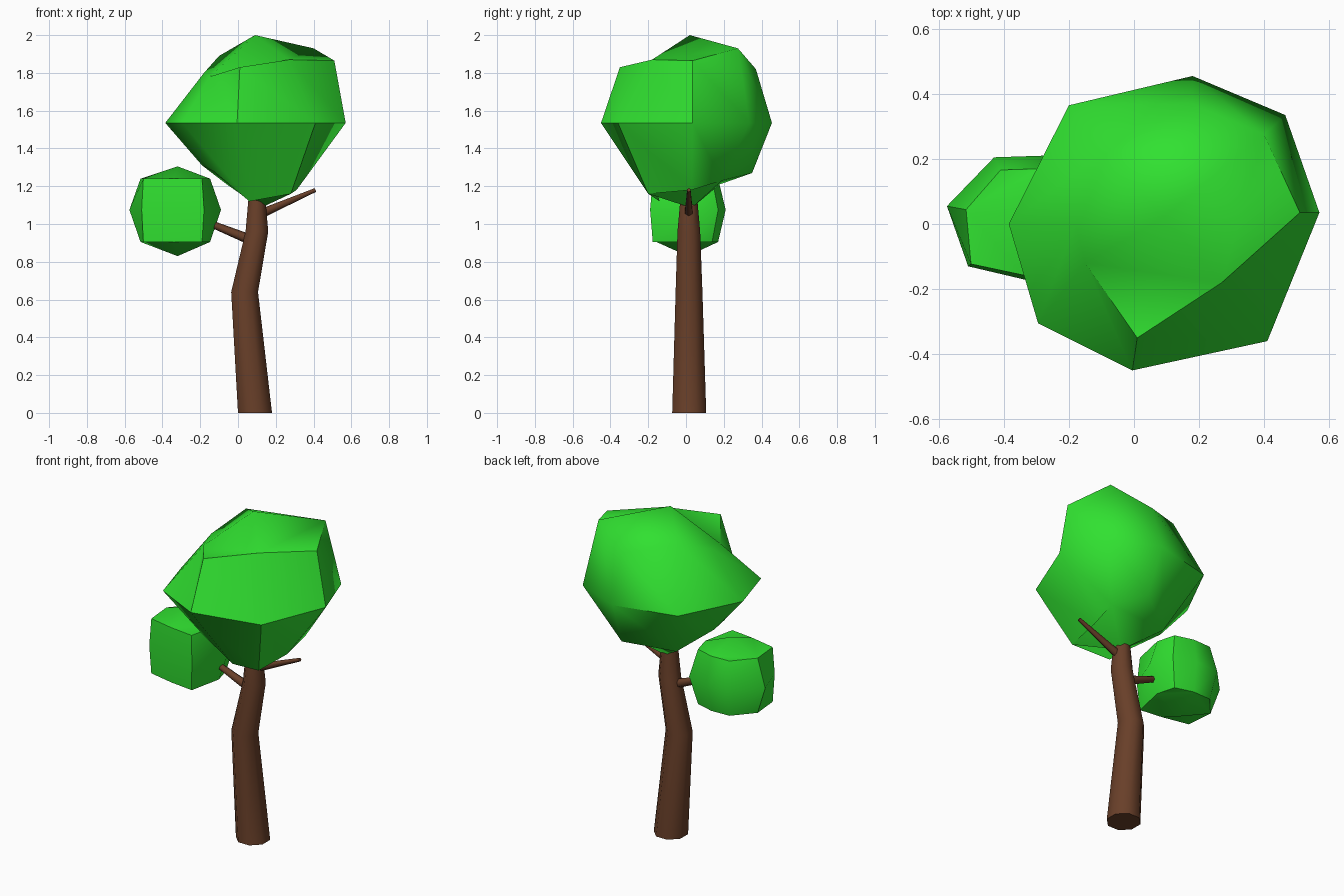
import bpy, bmesh, math
from mathutils import Vector

if "Cube" in bpy.data.objects:
    bpy.data.objects.remove(bpy.data.objects["Cube"])


def material(name, color):
    m = bpy.data.materials.new(name)
    m.diffuse_color = color
    m.use_nodes = True
    m.node_tree.nodes["Principled BSDF"].inputs["Base Color"].default_value = m.diffuse_color
    return m


bark = material("bark", (0.14, 0.05, 0.022, 1))
leaf = material("leaf", (0.03, 0.75, 0.03, 1))


def loft(name, rings, mat, bottom=None, top=None, angle=30, mid=0, split=()):
    """Skin equal rings. Ends are flat caps, or a pole joined to every second
    ring point (mid = index of the first one), like a subdivided cube."""
    bm = bmesh.new()
    loops = [[bm.verts.new(p) for p in r] for r in rings]
    n = len(loops[0])
    for k, (a, b) in enumerate(zip(loops, loops[1:])):
        for i in range(n):
            j = (i + 1) % n
            if (k, i) in split:  # choose the diagonal of a folded quad
                bm.faces.new((a[i], a[j], b[j]))
                bm.faces.new((a[i], b[j], b[i]))
            else:
                bm.faces.new((a[i], a[j], b[j], b[i]))
    for loop, pole in ((loops[0], bottom), (loops[-1], top)):
        if pole:
            v = bm.verts.new(pole)
            for i in range(mid, n, 2):
                p, c, q = loop[i], loop[(i + 1) % n], loop[(i + 2) % n]
                bm.faces.new((p, c, q))
                bm.faces.new((p, q, v))
        else:
            bm.faces.new(loop)
    bmesh.ops.recalc_face_normals(bm, faces=bm.faces)
    me = bpy.data.meshes.new(name)
    bm.to_mesh(me)
    bm.free()
    ob = bpy.data.objects.new(name, me)
    bpy.context.collection.objects.link(ob)
    me.materials.append(mat)
    bpy.ops.object.select_all(action='DESELECT')
    ob.select_set(True)
    bpy.context.view_layer.objects.active = ob
    bpy.ops.object.shade_smooth_by_angle(angle=math.radians(angle))
    return ob


def circle(x, y, z, r, n=8):
    # flat sides face the axes, r is the distance to a flat side
    r /= math.cos(math.pi / n)
    return [(x + r * math.cos((k + 0.5) * math.tau / n),
             y + r * math.sin((k + 0.5) * math.tau / n), z) for k in range(n)]


def branch(name, start, end, r0, r1, n=6):
    a, b = Vector(start), Vector(end)
    q = (b - a).to_track_quat('Z', 'Y')
    rings = [[c + q @ Vector(p) for p in circle(0, 0, 0, r, n)] for c, r in ((a, r0), (b, r1))]
    loft(name, rings, bark, angle=62)


# Bent, tapering trunk
loft("trunk", [circle(0.09, 0.017, 0, 0.09), circle(0.035, 0.016, 0.64, 0.071),
               circle(0.1, 0.015, 0.96, 0.06), circle(0.1, 0.015, 1.13, 0.045)],
     bark, angle=50)

# Side branches
branch("right_branch", (0.1, 0.015, 1.045), (0.41, 0.015, 1.18), 0.022, 0.009)
branch("left_branch", (0.07, 0.015, 0.915), (-0.19, 0.015, 1.02), 0.024, 0.014)

# Main crown: eight-sided rings, starting at the left and passing the front
lower = [(-0.19, 0.0, 1.31), (-0.13, -0.18, 1.28), (0.06, -0.14, 1.12), (0.28, -0.2, 1.16),
         (0.31, 0.03, 1.18), (0.32, 0.19, 1.23), (0.19, 0.35, 1.27), (-0.06, 0.18, 1.21)]
middle = [(-0.385, 0.0), (-0.295, -0.305), (-0.005, -0.45), (0.41, -0.36),
          (0.57, 0.035), (0.465, 0.335), (0.18, 0.455), (-0.2, 0.365)]
upper = [(-0.18, 0.0, 1.8), (-0.15, -0.12, 1.78), (0.01, -0.35, 1.83), (0.27, -0.18, 1.87),
         (0.51, 0.035, 1.865), (0.4, 0.275, 1.93), (0.18, 0.37, 1.82), (-0.1, 0.22, 1.89)]
crown_mid = [(x, y, 1.535) for x, y in middle]
# fold the front-left quad so that it dips inwards
loft("crown", [upper, crown_mid, lower], leaf, bottom=(0.09, 0.02, 2.0),
     top=(0.12, 0.03, 1.085), angle=50, mid=1, split={(0, 1)})

# Small leaf ball on the left branch, flattened at the front
ring = [(-0.575, 0.055), (-0.51, -0.13), (-0.34, -0.17), (-0.18, -0.19),
        (-0.09, 0.03), (-0.14, 0.17), (-0.28, 0.21), (-0.43, 0.205)]
shrink = [0.76, 0.95, 0.93, 0.93, 0.76, 0.8, 0.8, 0.8]


def narrowed(z):
    return [(-0.33 + (x + 0.33) * s, 0.01 + (y - 0.01) * s, z) for (x, y), s in zip(ring, shrink)]


loft("small_leaf_ball", [narrowed(0.905), [(x, y, 1.075) for x, y in ring], narrowed(1.24)],
     leaf, bottom=(-0.32, 0.01, 0.83), top=(-0.32, 0.01, 1.305), angle=52)
